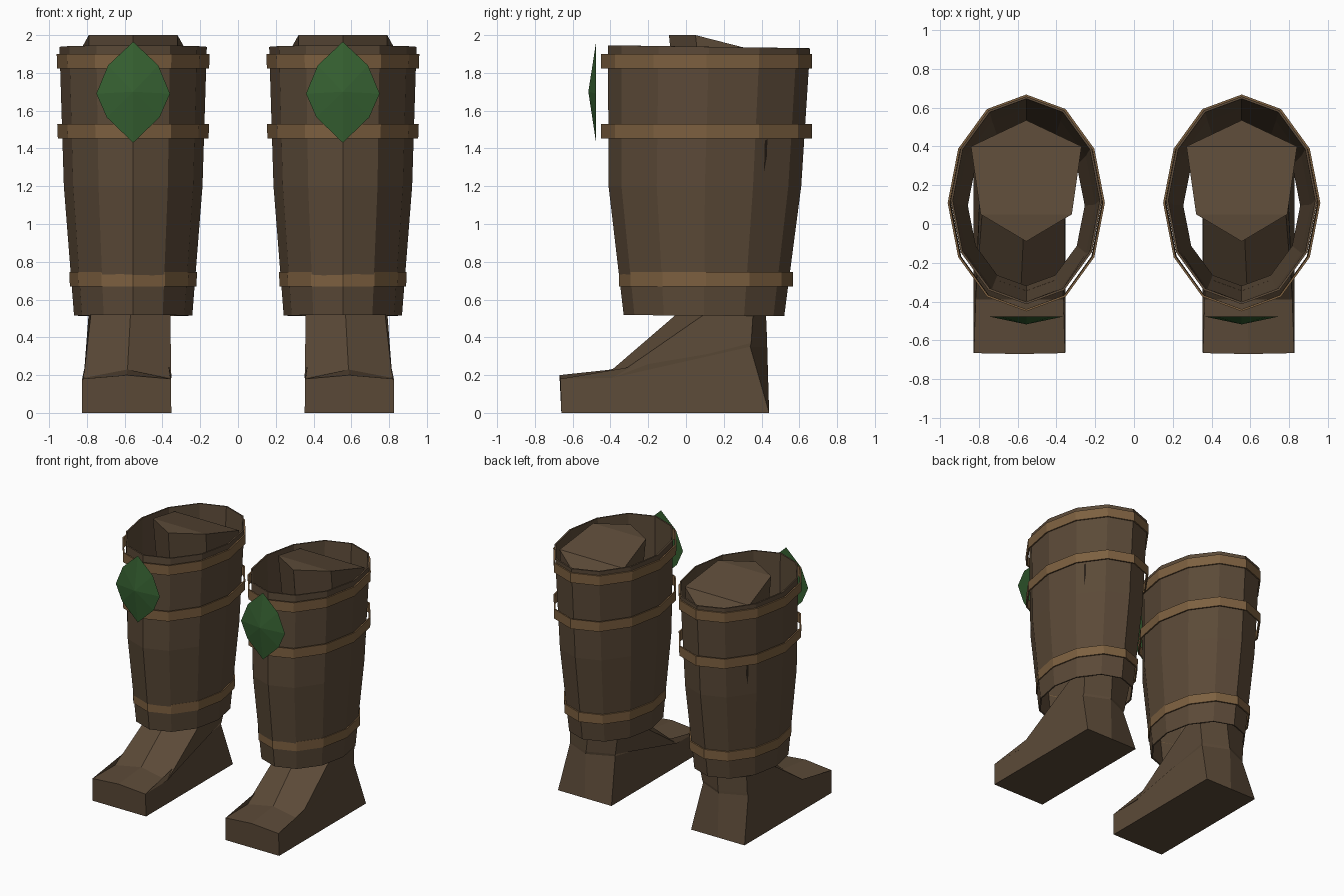
import bpy, bmesh, math
from mathutils import Vector

if "Cube" in bpy.data.objects:
    bpy.data.objects.remove(bpy.data.objects["Cube"])

CX = 0.555  # distance of each boot from the middle


def material(name, col):
    m = bpy.data.materials.new(name)
    m.diffuse_color = (*col, 1)
    m.use_nodes = True
    m.node_tree.nodes["Principled BSDF"].inputs["Base Color"].default_value = m.diffuse_color
    return m


LEATHER = material("brown_leather", (0.105, 0.068, 0.039))
STRAP = material("tan_strap", (0.205, 0.117, 0.051))
GREEN = material("green_gem", (0.036, 0.118, 0.031))
DARK = material("dark_slit", (0.022, 0.014, 0.009))


def finish(bm, name, mat, thickness=0):
    """Turn a bmesh into an object, thickened if asked, mirrored to the other boot."""
    bmesh.ops.recalc_face_normals(bm, faces=bm.faces)
    me = bpy.data.meshes.new(name)
    bm.to_mesh(me)
    bm.free()
    me.materials.append(mat)
    ob = bpy.data.objects.new(name, me)
    bpy.context.collection.objects.link(ob)
    if thickness:
        s = ob.modifiers.new("thickness", "SOLIDIFY")
        s.thickness = thickness
        s.offset = -1
    mi = ob.modifiers.new("pair", "MIRROR")
    mi.use_mirror_merge = False
    return ob


def loft(bm, rings):
    """Bridge rings of points with equal counts."""
    vs = [[bm.verts.new(p) for p in r] for r in rings]
    for a, b in zip(vs, vs[1:]):
        n = len(a)
        for i in range(n):
            bm.faces.new((a[i], a[(i + 1) % n], b[(i + 1) % n], b[i]))
    return vs


def oval(z, rx, y0, y1, tilt=0):
    """Twelve-sided oval from y0 (front) to y1 (back)."""
    cy, ry = (y0 + y1) / 2, (y1 - y0) / 2
    pts = []
    for i in range(12):
        a = math.radians(30 * i)
        pts.append((CX + rx * math.cos(a), cy + ry * math.sin(a),
                    z - tilt * math.sin(a)))
    return pts


# Hollow tapered shaft
bm = bmesh.new()
loft(bm, [oval(0.515, 0.313, -0.33, 0.52, 0.003),
          oval(1.20, 0.367, -0.41, 0.61),
          oval(1.938, 0.39, -0.413, 0.657, 0.008)])
finish(bm, "boot_shaft", LEATHER, 0.012)

# Three loose straps around the shaft
for name, z0, z1, rx, y0, y1 in (("lower_strap", 0.67, 0.745, 0.338, -0.355, 0.567),
                                 ("middle_strap", 1.453, 1.53, 0.402, -0.45, 0.667),
                                 ("upper_strap", 1.822, 1.90, 0.405, -0.45, 0.667)):
    bm = bmesh.new()
    loft(bm, [oval(z0, rx - 0.003, y0, y1), oval(z1, rx, y0, y1)])
    finish(bm, name, STRAP, 0.011)


def foot_ring(cx, front, front_side, back_side, back):
    """Six points: front middle, side pairs (half width, y, z), back middle."""
    (w, fy, fz), (v, by, bz) = front_side, back_side
    return [(cx, *front), (cx + w, fy, fz), (cx + v, by, bz),
            (cx, *back), (cx - v, by, bz), (cx - w, fy, fz)]


# Foot and inner leg in one loft: sole, toe, instep, ankle, leg top
bm = bmesh.new()
rings = loft(bm, [
    foot_ring(0.59, (-0.66, 0), (0.237, -0.66, 0), (0.237, 0.44, 0), (0.44, 0)),
    foot_ring(0.59, (-0.67, 0.2), (0.235, -0.665, 0.18), (0.2, 0.34, 0.35), (0.43, 0.35)),
    foot_ring(0.585, (-0.39, 0.23), (0.232, -0.39, 0.185), (0.2, 0.345, 0.37), (0.43, 0.37)),
    foot_ring(0.565, (0.04, 0.6), (0.205, 0.21, 0.6), (0.22, 0.36, 0.6), (0.42, 0.6)),
    foot_ring(CX, (-0.09, 2.0), (0.235, 0.05, 2.0), (0.285, 0.40, 1.91), (0.535, 1.75))])
bm.faces.new(rings[0])
t = rings[-1]
bm.faces.new((t[0], t[1], t[5]))
bm.faces.new((t[1], t[2], t[4], t[5]))
bm.faces.new((t[2], t[3], t[4]))
finish(bm, "foot_and_leg", LEATHER)

# Faceted gem in front of the upper straps
bm = bmesh.new()
half = [(0, 1.965), (0.133, 1.84), (0.195, 1.69), (0.14, 1.565), (0, 1.43)]
outline = half + [(-x, z) for x, z in half[3:0:-1]]
rim = [bm.verts.new((CX + x, -0.476, z)) for x, z in outline]
tip = bm.verts.new((CX, -0.517, 1.70))
for i, v in enumerate(rim):
    bm.faces.new((v, rim[(i + 1) % len(rim)], tip))
bm.faces.new(rim)
finish(bm, "front_gem", GREEN)

# Narrow slit on the outer back panel of the shaft
bm = bmesh.new()
lo, hi = oval(1.20, 0.367, -0.41, 0.61), oval(1.938, 0.39, -0.413, 0.657, 0.008)


def on_panel(u, z, lift=0.003):
    f = (z - 1.20) / 0.738
    a, b = (Vector(lo[k]).lerp(Vector(hi[k]), f) for k in (1, 2))
    p = a.lerp(b, u)
    side = (b - a).normalized()
    p += Vector((side.y, -side.x, 0)) * lift
    return (p.x, p.y, z)


bm.faces.new([bm.verts.new(on_panel(u, z)) for u, z in
              ((0.28, 1.27), (0.34, 1.36), (0.33, 1.45), (0.26, 1.44), (0.27, 1.36))])
finish(bm, "shaft_slit", DARK)
